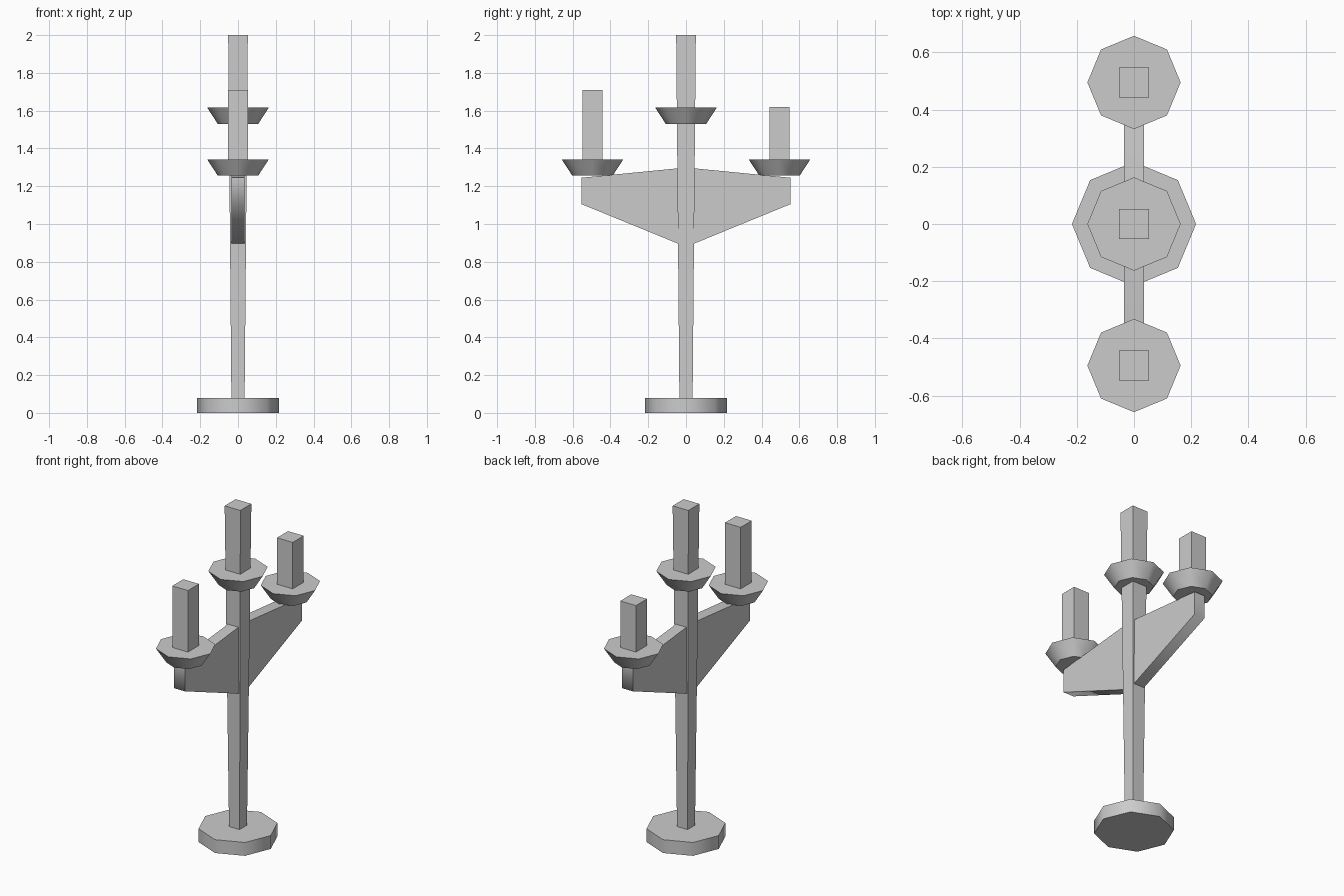
import bpy, bmesh, math

cube = bpy.data.objects.get("Cube")
if cube:
    bpy.data.objects.remove(cube, do_unlink=True)

grey = bpy.data.materials.new("plain grey")
grey.use_nodes = True
COLOUR = (0.6, 0.6, 0.6, 1)
grey.diffuse_color = COLOUR
grey.node_tree.nodes["Principled BSDF"].inputs["Base Color"].default_value = COLOUR


def finish(obj, name, angle):
    obj.name = name
    obj.data.materials.append(grey)
    bpy.ops.object.select_all(action='DESELECT')
    obj.select_set(True)
    bpy.context.view_layer.objects.active = obj
    bpy.ops.object.shade_smooth_by_angle(angle=math.radians(angle))
    return obj


def tapered(name, sides, r_low, r_high, z_low, z_high, y=0, turn=0):
    """Upright prism with its own bottom and top radius."""
    bpy.ops.mesh.primitive_cone_add(vertices=sides, radius1=r_low, radius2=r_high,
                                    depth=z_high - z_low,
                                    location=(0, y, (z_low + z_high) / 2))
    obj = bpy.context.object
    for v in obj.data.vertices:
        x, w = v.co.x, v.co.y
        v.co.x = x * math.cos(turn) - w * math.sin(turn)
        v.co.y = x * math.sin(turn) + w * math.cos(turn)
    return finish(obj, name, 50)


def square_post(name, half_low, half_high, z_low, z_high, y=0):
    d = math.sqrt(2)
    return tapered(name, 4, half_low * d, half_high * d, z_low, z_high, y, math.pi / 4)


def dish(name, y, z):
    tapered(name, 8, 0.107, 0.163, z, z + 0.086, y)


def arm(name, side):
    """Flat bracket: a side profile extruded across its thickness."""
    profile = [(0, 0.895), (0.04, 0.895), (0.553, 1.105),
               (0.553, 1.245), (0.04, 1.295), (0, 1.295)]
    half = 0.035
    bm = bmesh.new()
    face = bm.faces.new([bm.verts.new((-half, side * y, z)) for y, z in profile])
    ext = bmesh.ops.extrude_face_region(bm, geom=[face])
    moved = [e for e in ext["geom"] if isinstance(e, bmesh.types.BMVert)]
    bmesh.ops.translate(bm, vec=(2 * half, 0, 0), verts=moved)
    bmesh.ops.recalc_face_normals(bm, faces=bm.faces)
    mesh = bpy.data.meshes.new(name)
    bm.to_mesh(mesh)
    bm.free()
    obj = bpy.data.objects.new(name, mesh)
    bpy.context.collection.objects.link(obj)
    finish(obj, name, 70)


# Foot and the tapering stem that runs up into the centre candle
tapered("foot", 8, 0.217, 0.217, 0, 0.08)
square_post("stem_and_centre_candle", 0.035, 0.052, 0.08, 2.0)
dish("centre_dish", 0, 1.53)

# Side arms, each with a dish and a candle
for label, side, top in (("front", -1, 1.71), ("back", 1, 1.62)):
    arm(label + "_arm", side)
    dish(label + "_dish", side * 0.495, 1.256)
    square_post(label + "_candle", 0.052, 0.052, 1.342, top, side * 0.495)
